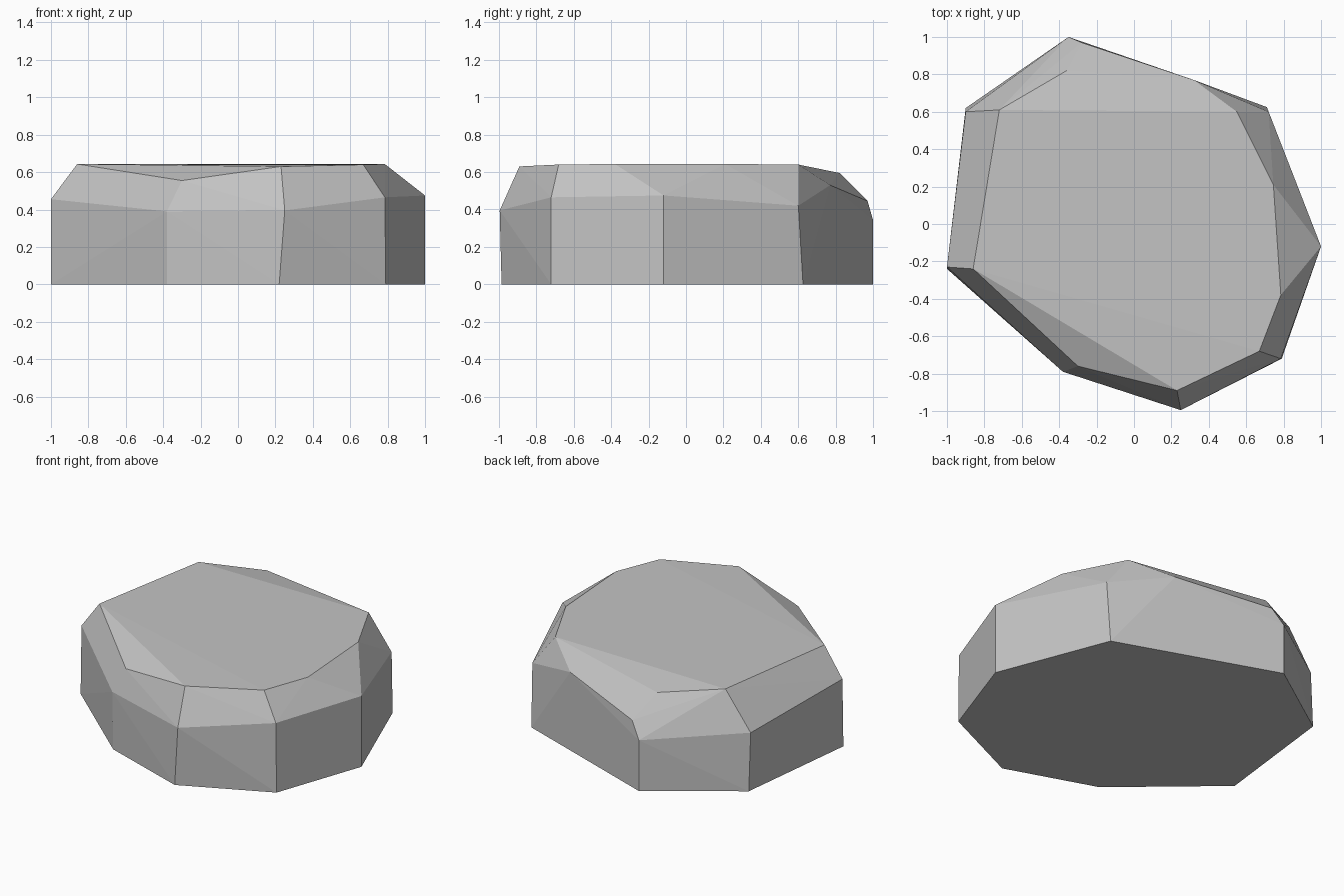
import bpy
import bmesh
import math
from mathutils import Vector

# Remove the default cube only
default_cube = bpy.data.objects.get("Cube")
if default_cube:
    bpy.data.objects.remove(default_cube, do_unlink=True)


def make_material(name, colour):
    material = bpy.data.materials.new(name)
    material.use_nodes = True
    material.diffuse_color = colour
    shader = material.node_tree.nodes["Principled BSDF"]
    shader.inputs["Base Color"].default_value = colour
    shader.inputs["Roughness"].default_value = 0.9
    return material


# Eight-sided footprint on the ground
footprint = [
    (-1, -.24), (-.38, -.78), (.22, -.985), (.79, -.72),
    (1, -.12), (.71, .625), (-.35, 1), (-.9, .62),
]

# Shoulder corners where the walls begin to slope inward
shoulder = [
    (-1, -.23, .455), (-.38, -.79, .39), (.25, -.995, .395), (.785, -.72, .465),
    (1, -.12, .475), (.72, .6, .42), (-.35, 1, .34), (-.9, .6, .385),
]

# Rim of the broad top
rim = [
    (-.86, -.24, .643), (-.3, -.76, .555), (.23, -.89, .63), (.67, -.68, .64),
    (.785, -.38, .643), (.745, .21, .643), (.55, .6, .64), (-.72, .61, .635),
]

# Chipped corners at the back
back_chips = [(.32, .77, .53), (-.28, .97, .445), (-.36, .82, .595)]


def build_rock(name, points, material):
    bm = bmesh.new()
    for point in points:
        bm.verts.new(Vector(point))
    # Wrap the corners in one faceted shell
    hull = bmesh.ops.convex_hull(bm, input=bm.verts)
    unused = [g for g in hull["geom_interior"] if isinstance(g, bmesh.types.BMVert)]
    bmesh.ops.delete(bm, geom=unused, context="VERTS")
    # Merge triangles that lie in one facet
    bmesh.ops.dissolve_limit(bm, angle_limit=math.radians(1),
                             verts=bm.verts, edges=bm.edges)
    bmesh.ops.recalc_face_normals(bm, faces=bm.faces)
    for face in bm.faces:
        face.smooth = False
    mesh = bpy.data.meshes.new(name)
    bm.to_mesh(mesh)
    bm.free()
    mesh.materials.append(material)
    rock = bpy.data.objects.new(name, mesh)
    bpy.context.collection.objects.link(rock)
    return rock


stone_grey = make_material("stone_grey", (.55, .55, .55, 1))
ground = [(x, y, 0) for x, y in footprint]
build_rock("flat_rock", ground + shoulder + rim + back_chips, stone_grey)
